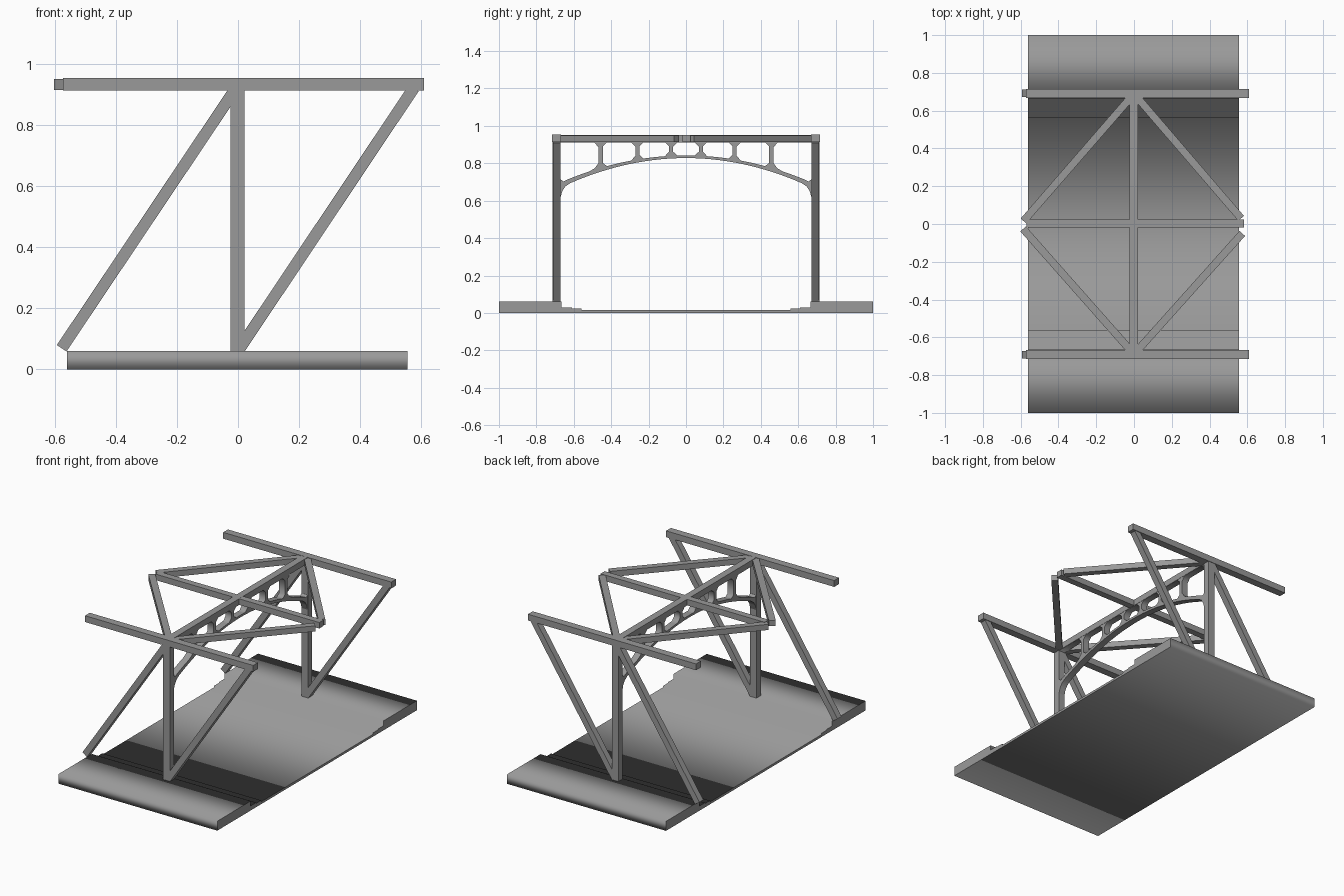
import bpy
from mathutils import Vector

if "Cube" in bpy.data.objects:
    bpy.data.objects.remove(bpy.data.objects["Cube"], do_unlink=True)

# One grey for the whole structure
grey = bpy.data.materials.new("steel_grey")
grey.use_nodes = True
colour = (0.32, 0.32, 0.32, 1)
grey.diffuse_color = colour
grey.node_tree.nodes["Principled BSDF"].inputs["Base Color"].default_value = colour


def beam(name, start, end, width, height):
    """Square-ended bar between two points; height is measured in the upright plane."""
    start, end = Vector(start), Vector(end)
    along = (end - start).normalized()
    across = Vector((0, 0, 1)).cross(along)
    across = across.normalized() if across.length > 0.01 else Vector((0, 1, 0))
    up = along.cross(across)
    verts = [p + across * (s * width / 2) + up * (t * height / 2)
             for p in (start, end) for s, t in ((-1, -1), (1, -1), (1, 1), (-1, 1))]
    faces = [(3, 2, 1, 0), (4, 5, 6, 7)]
    faces += [(i, (i + 1) % 4, (i + 1) % 4 + 4, i + 4) for i in range(4)]
    mesh = bpy.data.meshes.new(name)
    mesh.from_pydata(verts, [], faces)
    mesh.materials.append(grey)
    obj = bpy.data.objects.new(name, mesh)
    bpy.context.collection.objects.link(obj)
    return obj


def extrude_yz(name, outlines, x_min, x_max):
    """Extrude closed y-z outlines along x; inner outlines become holes."""
    curve = bpy.data.curves.new(name, "CURVE")
    curve.dimensions = "2D"
    curve.fill_mode = "BOTH"
    curve.extrude = (x_max - x_min) / 2
    for outline in outlines:
        spline = curve.splines.new("POLY")
        spline.points.add(len(outline) - 1)
        for point, (y, z) in zip(spline.points, outline):
            point.co = (y, z, 0, 1)
        spline.use_cyclic_u = True
    curve.materials.append(grey)
    obj = bpy.data.objects.new(name, curve)
    bpy.context.collection.objects.link(obj)
    # Local x, y, z become world y, z, x
    obj.rotation_euler = (1.5707963, 0, 1.5707963)
    obj.location.x = (x_min + x_max) / 2
    bpy.ops.object.select_all(action="DESELECT")
    obj.select_set(True)
    bpy.context.view_layer.objects.active = obj
    bpy.ops.object.convert(target="MESH")


def mirrored(half):
    return half + [(-y, z) for y, z in reversed(half)]


# Deck: raised walkways, stepped kerbs and a thin roadway
deck_half = [(1, 0), (1, 0.06), (0.665, 0.06), (0.665, 0.029), (0.61, 0.029),
             (0.61, 0.024), (0.56, 0.024), (0.56, 0.015)]
extrude_yz("deck", [mirrored(deck_half)], -0.56, 0.555)

# Side frames: post, top rail and two parallel sloping braces
for side, label in ((-1, "front"), (1, "back")):
    y = side * 0.692
    beam(label + "_post", (-0.002, y, 0.05), (-0.002, y, 0.93), 0.043, 0.046)
    beam(label + "_top_rail", (-0.572, y, 0.933), (0.608, y, 0.933), 0.048, 0.04)
    beam(label + "_lower_brace", (-0.577, y, 0.069), (0, y, 0.93), 0.04, 0.038)
    beam(label + "_upper_brace", (0, y, 0.06), (0.575, y, 0.92), 0.04, 0.038)

# Roof bracing
beam("cross_beam", (-0.002, -0.692, 0.933), (-0.002, 0.692, 0.933), 0.045, 0.039)
beam("centre_beam", (-0.568, 0.003, 0.933), (0.583, 0.003, 0.933), 0.042, 0.038)
for name, x, y in (("back_left", 0.567, 0.03), ("front_left", 0.573, -0.05),
                   ("back_right", -0.585, 0.016), ("front_right", -0.587, -0.026)):
    beam(name + "_roof_brace", (x, y, 0.932), (0, 0.69 if y > 0 else -0.69, 0.932),
         0.04, 0.036)


# Arched web with chamfered openings under the cross beam
def arch_low(y):
    return 0.828 - 0.35 * y * y


def arch_high(y):
    return 0.842 - 0.32 * y * y


def spread(a, b, count):
    return [a + (b - a) * i / count for i in range(count + 1)]


def opening(left, right):
    c, top = 0.022, 0.912
    low = [(y, arch_high(y)) for y in spread(left + c, right - c, 6)]
    return low + [(right, arch_high(right) + c), (right, top - c), (right - c, top),
                  (left + c, top), (left, top - c), (left, arch_high(left) + c)]


web_half = [(0.685, 0.92), (0.685, 0.60), (0.67, 0.62), (0.662, 0.65), (0.645, 0.676)]
web_half += [(y, arch_low(y)) for y in spread(0.62, 0.02, 15)]
end_bay = [(0.672, 0.912), (0.49, 0.912), (0.468, 0.885), (0.468, 0.80), (0.49, 0.772)]
end_bay += [(y, arch_high(y)) for y in spread(0.52, 0.635, 4)] + [(0.655, 0.703), (0.672, 0.715)]
bar = 0.011
holes = [opening(-0.08 + bar, 0.08 - bar), end_bay, [(-y, z) for y, z in end_bay]]
for inner, outer in ((0.08, 0.26), (0.26, 0.455)):
    holes.append(opening(inner + bar, outer - bar))
    holes.append(opening(-outer + bar, -inner - bar))
extrude_yz("arched_web", [mirrored(web_half)] + holes, -0.023, 0.019)
